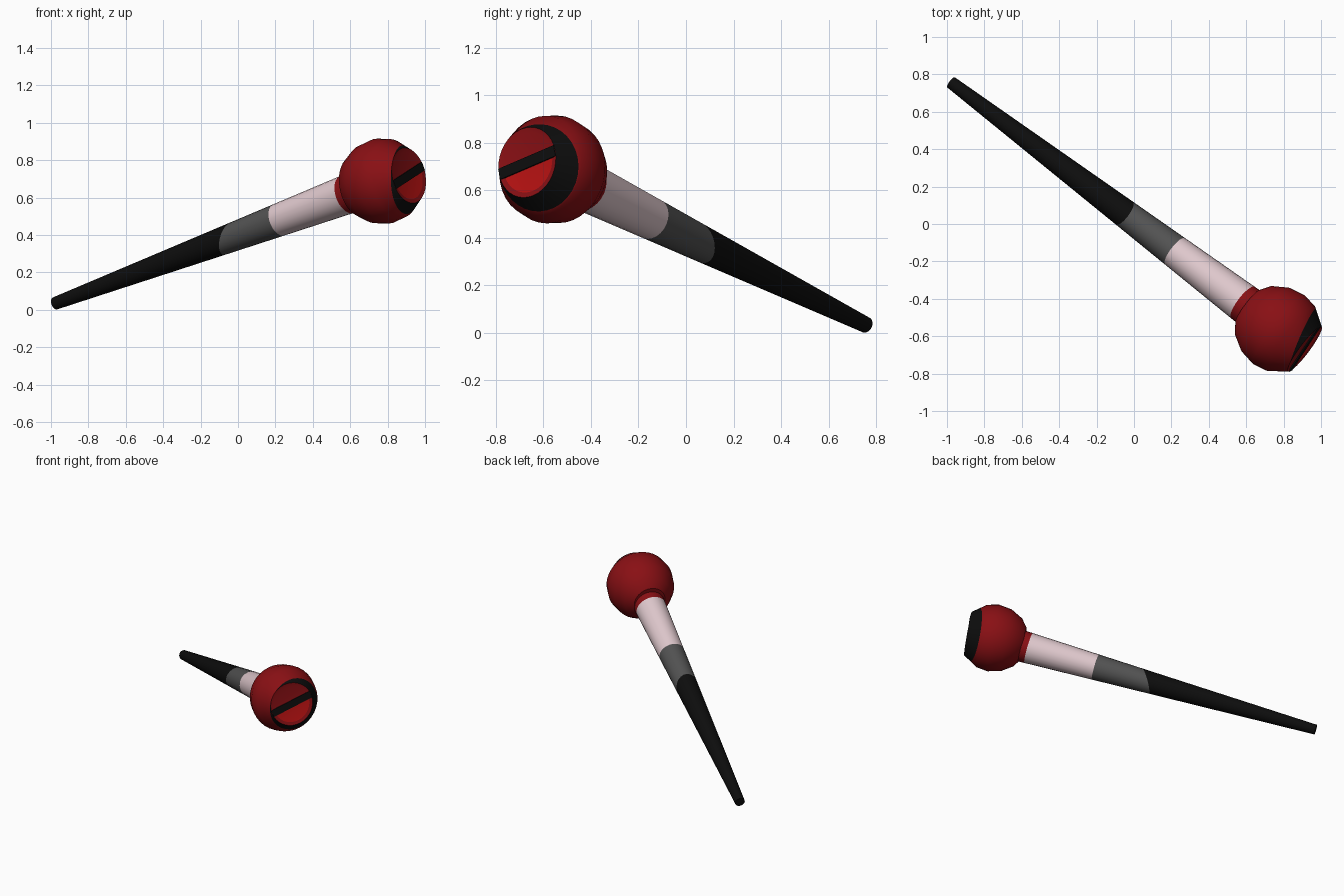
import bpy, bmesh, math
from mathutils import Vector

if "Cube" in bpy.data.objects:
    bpy.data.objects.remove(bpy.data.objects["Cube"])


def material(name, rgb):
    m = bpy.data.materials.new(name)
    m.diffuse_color = (*rgb, 1)
    m.use_nodes = True
    m.node_tree.nodes["Principled BSDF"].inputs["Base Color"].default_value = m.diffuse_color
    return m


BLACK = material("black", (0.004, 0.004, 0.004))
GREY = material("dark grey", (0.085, 0.085, 0.085))
PINK = material("pale pink", (0.74, 0.58, 0.61))
RED = material("deep red", (0.25, 0.005, 0.007))
BRIGHT = material("bright red", (0.48, 0.006, 0.006))


def frame(axis):
    """Axis, sideways and upward directions."""
    d = Vector(axis).normalized()
    side = Vector((0, 0, 1)).cross(d).normalized()
    return d, side, d.cross(side)


def finish(name, bm, mats, angle=35):
    bmesh.ops.recalc_face_normals(bm, faces=bm.faces[:])
    me = bpy.data.meshes.new(name)
    bm.to_mesh(me)
    bm.free()
    for m in mats:
        me.materials.append(m)
    ob = bpy.data.objects.new(name, me)
    bpy.context.collection.objects.link(ob)
    bpy.ops.object.select_all(action='DESELECT')
    ob.select_set(True)
    bpy.context.view_layer.objects.active = ob
    bpy.ops.object.shade_smooth_by_angle(angle=math.radians(angle))
    return ob


def lathe(name, origin, axis, profile, segs, mats, pick):
    """Turn (along, radius) points round an axis; a point may vary with angle."""
    d, side, up = frame(axis)
    origin = Vector(origin)
    bm = bmesh.new()
    rings = []
    for p in profile:
        ring = []
        for j in range(segs):
            f = 2 * math.pi * j / segs
            a, r = p(f) if callable(p) else p
            ring.append(bm.verts.new(origin + d * a + (side * math.cos(f) + up * math.sin(f)) * r))
        rings.append(ring)
    for i in range(len(rings) - 1):
        for j in range(segs):
            k = (j + 1) % segs
            face = bm.faces.new((rings[i][j], rings[i][k], rings[i + 1][k], rings[i + 1][j]))
            face.material_index = pick(i, 360 * (j + 0.5) / segs)
    # end caps
    bm.faces.new(rings[0][::-1]).material_index = pick(0, 0)
    end = bm.verts.new(sum((v.co for v in rings[-1]), Vector()) / segs)
    for j in range(segs):
        face = bm.faces.new((rings[-1][j], rings[-1][(j + 1) % segs], end))
        face.material_index = pick(len(rings) - 1, 360 * (j + 0.5) / segs)
    return finish(name, bm, mats)


# Tapered handle: black, grey, pale and red lengths
START = Vector((-0.978, 0.757, 0.034))
HEAD = Vector((0.775, -0.565, 0.688))


def cone(t):
    return t, 0.034 + 0.035 * t


def grip_edge(f):
    return cone(1.21 + 0.05 * math.sin(f))


lathe("handle", START, HEAD - START,
      [cone(0), grip_edge, cone(1.565), cone(2.04), cone(2.15)],
      24, [BLACK, GREY, PINK, RED], lambda i, deg: min(i, 3))

# Rounded head, its front turned slightly below the handle axis
FACE_DIR = (0.787, -0.59, 0.17)
BAR_ANGLE = 20


def ring_edge(f):
    """Uneven outer edge of the black ring, wider below and to one side."""
    w = 0.47 + 0.42 * math.cos(f) - 0.23 * math.sin(f)
    return 0.175 - 0.095 * w, 0.15 + 0.065 * w


def head_colour(i, deg):
    if i == 5:
        return 1
    if i == 7 and BAR_ANGLE + 180 < deg < BAR_ANGLE + 360 or i == 7 and deg < BAR_ANGLE:
        return 2
    return 0


lathe("head", HEAD, FACE_DIR,
      [(-0.21, 0.11), (-0.17, 0.165), (-0.09, 0.213), (0.0, 0.23), (0.08, 0.215),
       ring_edge, (0.175, 0.15), (0.17, 0.128)],
      36, [RED, BLACK, BRIGHT], head_colour)

# Slanted bar across the front disc
d, side, up = frame(FACE_DIR)
a = math.radians(BAR_ANGLE)
along = side * math.cos(a) + up * math.sin(a)
across = d.cross(along)
bm = bmesh.new()
bmesh.ops.create_cube(bm, size=1)
for v in bm.verts:
    x, y, z = v.co
    v.co = HEAD + d * (0.1735 + 0.008 * z) + along * 0.296 * x + across * 0.048 * y
finish("front_bar", bm, [BLACK])
